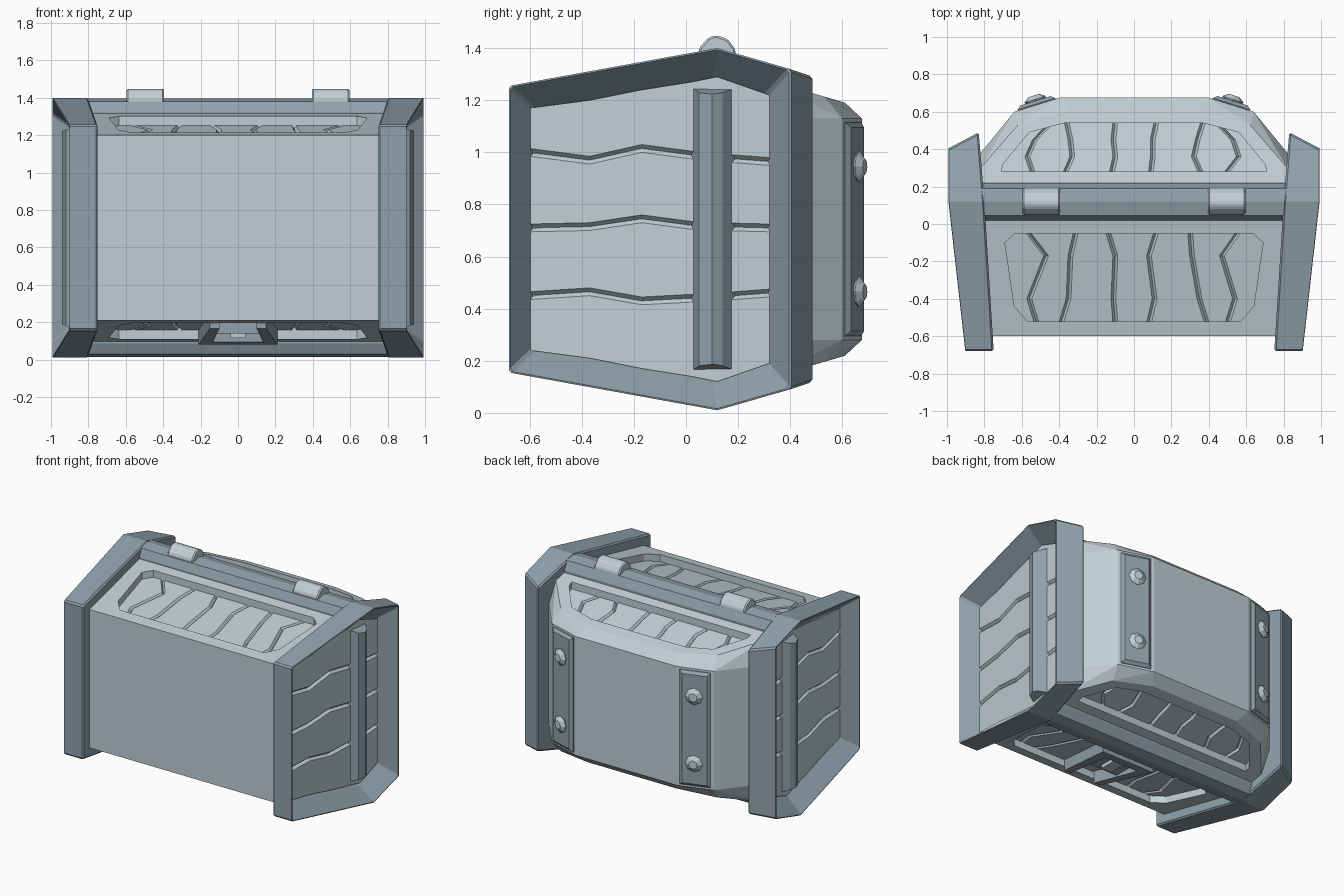
import bpy, bmesh
from mathutils import Vector

MID = 0.705  # height of the mirror plane between top and bottom

cube = bpy.data.objects.get("Cube")
if cube:
    bpy.data.objects.remove(cube, do_unlink=True)


def material(name, rgb):
    m = bpy.data.materials.new(name)
    m.use_nodes = True
    m.diffuse_color = (*rgb, 1)
    m.node_tree.nodes["Principled BSDF"].inputs["Base Color"].default_value = (*rgb, 1)
    return m


PALE = material("pale grey", (0.53, 0.62, 0.66))
SLATE = material("slate blue", (0.28, 0.36, 0.415))


def finish(name, bm, mat, mirror="", bevel=0):
    """Turn a bmesh into an object whose origin lies on the mirror planes."""
    bmesh.ops.translate(bm, verts=bm.verts, vec=(0, 0, -MID))
    mesh = bpy.data.meshes.new(name)
    bm.to_mesh(mesh)
    bm.free()
    mesh.materials.append(mat)
    ob = bpy.data.objects.new(name, mesh)
    ob.location.z = MID
    bpy.context.collection.objects.link(ob)
    if bevel:
        b = ob.modifiers.new("bevel", "BEVEL")
        b.width, b.segments, b.limit_method = bevel, 1, "ANGLE"
    if mirror:
        m = ob.modifiers.new("mirror", "MIRROR")
        m.use_axis = ["x" in mirror, False, "z" in mirror]
        m.use_mirror_merge = False
    return ob


def add_hull(bm, points):
    verts = [bm.verts.new(p) for p in points]
    out = bmesh.ops.convex_hull(bm, input=verts)
    junk = {v for v in out["geom_interior"] + out["geom_unused"] if isinstance(v, bmesh.types.BMVert)}
    bmesh.ops.delete(bm, geom=list(junk), context="VERTS")


def hulls(name, groups, mat, mirror="", bevel=0):
    bm = bmesh.new()
    for points in groups:
        add_hull(bm, points)
    bmesh.ops.dissolve_limit(bm, angle_limit=0.02, verts=bm.verts, edges=bm.edges)
    bmesh.ops.recalc_face_normals(bm, faces=bm.faces)
    return finish(name, bm, mat, mirror, bevel)


def prism(profile, x0, x1):
    return [(x, y, z) for x in (x0, x1) for y, z in profile]


def top(y):
    """Height of the sloping lid, with its ridge at y = 0.12."""
    return 1.333 + (0.185 * (y - 0.12) if y < 0.12 else -0.29 * (y - 0.12))


def both(points):
    return [(s * x, y, z) for x, y, z in points for s in (1, -1)]


# Main body: one faceted hull with a bowed back
upper = [(0.785, -0.6), (0.8, 0.12), (0.82, 0.3), (0.62, 0.53), (0.35, 0.61)]
lower = [(0.82, 0.38), (0.64, 0.6), (0.4, 0.675)]
half = [(x, y, top(y)) for x, y in upper] + [(x, y, 1.13) for x, y in lower]
body = hulls("body", [both(half + [(x, y, 2 * MID - z) for x, y, z in half])], PALE)

# Recesses cut into the slopes
front_rim = [(0.69, -0.1), (0.635, -0.05), (0.64, -0.44), (0.57, -0.52)]
back_rim = [(0.71, 0.28), (0.70, 0.32), (0.56, 0.49), (0.37, 0.54)]
blocks = []
for rim in (front_rim, back_rim):
    block = both([(x, y, top(y) + d) for x, y in rim for d in (0.1, -0.08)])
    blocks += [block, [(x, y, 2 * MID - z) for x, y, z in block]]
cutter = hulls("recess_cutter", blocks, PALE)
cutter.hide_render = True
cut = body.modifiers.new("recesses", "BOOLEAN")
cut.operation, cut.solver, cut.object = "DIFFERENCE", "EXACT", cutter
bpy.context.view_layer.update()
carved = bpy.data.meshes.new_from_object(body.evaluated_get(bpy.context.evaluated_depsgraph_get()))
body.modifiers.clear()
body.data = carved
bpy.data.objects.remove(cutter, do_unlink=True)


def planks(name, lines, across, place, outward, mirror, width=0.013):
    """Flat boards parted by zigzag V grooves; the outer two lines are the ends."""
    rows = [(lines[0], 0, 0)]
    for line in lines[1:-1]:
        rows += [(line, -width, 0), (line, 0, 0.018), (line, width, 0)]
    rows.append((lines[-1], 0, 0))
    bm = bmesh.new()
    grid = [[bm.verts.new(place(u + o, v, d)) for u, v in zip(line, across)] for line, o, d in rows]
    for a, b in zip(grid, grid[1:]):
        for i in range(len(across) - 1):
            bm.faces.new((a[i], a[i + 1], b[i + 1], b[i]))
    bm.normal_update()
    if sum((f.normal.dot(Vector(outward)) for f in bm.faces)) < 0:
        bmesh.ops.reverse_faces(bm, faces=bm.faces)
    return finish(name, bm, PALE, mirror)


def on_lid(x, y, d):
    return (x, y, top(y) - 0.05 - d)


planks("front_slope_planks",
       [[-0.7] * 4, [-0.57, -0.47, -0.56, -0.52], [-0.31, -0.34, -0.35, -0.39],
        [-0.14, -0.1, -0.11, -0.1], [0.12, 0.08, 0.11, 0.08], [0.3, 0.31, 0.35, 0.39],
        [0.56, 0.47, 0.54, 0.5], [0.7] * 4],
       [-0.04, -0.17, -0.4, -0.53], on_lid, (0, 0, 1), "z")
planks("back_slope_planks",
       [[-0.72, -0.7, -0.62, -0.48], [-0.54, -0.57, -0.53, -0.44], [-0.37, -0.33, -0.34, -0.36],
        [-0.12, -0.1, -0.11, -0.1], [0.09, 0.1, 0.1, 0.12], [0.36, 0.32, 0.34, 0.37],
        [0.49, 0.56, 0.53, 0.44], [0.72, 0.7, 0.62, 0.48]],
       [0.27, 0.36, 0.45, 0.545], on_lid, (0, 0, 1), "z")


# End frames: a tapered six-sided ring sloping in to a sunken panel
def rim_x(y):
    return min(1.0, 0.91 + 0.1125 * (y + 0.68))


inner = [(0.75, -0.68, 0.155), (0.75, -0.68, 1.255), (0.8, 0.12, 1.4),
         (0.83, 0.49, 1.29), (0.83, 0.49, 0.12), (0.8, 0.12, 0.01)]
edge = [(-0.68, 0.155), (-0.68, 1.255), (0.12, 1.4), (0.4, 1.32), (0.4, 0.09), (0.12, 0.01)]
sunk = [(-0.57, 0.26), (-0.57, 1.15), (0.1, 1.27), (0.3, 1.21), (0.3, 0.2), (0.1, 0.14)]
bm = bmesh.new()
loops = [[bm.verts.new(p) for p in ring] for ring in (
    inner, [(rim_x(y), y, z) for y, z in edge], [(rim_x(y) - 0.16, y, z) for y, z in sunk])]
for a, b in zip(loops, loops[1:]):
    for i in range(6):
        j = (i + 1) % 6
        bm.faces.new((a[i], a[j], b[j], b[i]))
for ring in (loops[0], loops[2]):
    bm.faces.new([ring[i] for i in (0, 1, 2, 5)])
    bm.faces.new([ring[i] for i in (2, 3, 4, 5)])
bmesh.ops.recalc_face_normals(bm, faces=bm.faces)
finish("end_frame", bm, SLATE, "x", 0.01)

bottom = [0.24, 0.21, 0.17, 0.14, 0.12, 0.19]
planks("end_planks",
       [bottom, [0.45, 0.465, 0.43, 0.44, 0.445, 0.46], [0.71, 0.715, 0.745, 0.72, 0.715, 0.71],
        [1.0, 0.97, 1.015, 0.99, 0.98, 0.965], [2 * MID - z for z in bottom]],
       [-0.6, -0.37, -0.17, 0.02, 0.12, 0.32],
       lambda z, y, d: (rim_x(y) - 0.12 - d, y, z), (1, 0, 0), "x", 0.015)

# Upright bar in each end panel
section = [(0.85, 0.02), (0.92, 0.05), (0.94, 0.1), (0.92, 0.14), (0.85, 0.2)]
hulls("end_bar", [[(x, y, z) for x, y in section for z in (0.16 + 0.3 * (x - 0.85), 1.25 - 0.3 * (x - 0.85))]],
      SLATE, "x")

# Ridge bars along the top and bottom
ridge = [(0.02, 1.28), (0.02, 1.325), (0.045, 1.38), (0.12, 1.395), (0.19, 1.38), (0.22, 1.32), (0.22, 1.27)]
hulls("ridge_bar", [prism(ridge, -0.82, 0.82)], SLATE, "z")

# Clips over the top ridge
clip = [(0.05, 1.35), (0.05, 1.4), (0.085, 1.44), (0.115, 1.45), (0.16, 1.435), (0.19, 1.395), (0.19, 1.35)]
hulls("ridge_clip", [prism(clip, 0.395, 0.595)], PALE, "x", 0.008)

# Straps and rivets on the angled back faces
face_mid = Vector((0.52, 0.6375, 0))
along = Vector((0.24, -0.075, 0)).normalized()
out = Vector((0.075, 0.24, 0)).normalized()
up = Vector((0, 0, 1))


def on_back(a, z, d):
    return face_mid + along * a + up * z + out * d


hulls("back_strap", [[on_back(s * (0.105 - t), MID + e * (0.41 - t), d) for s in (1, -1) for e in (1, -1)
                      for t, d in ((0, -0.02), (0, 0.005), (0.02, 0.022))]], SLATE, "x")
ring8 = [(1, 0), (0.7, 0.7), (0, 1), (-0.7, 0.7), (-1, 0), (-0.7, -0.7), (0, -1), (0.7, -0.7)]
hulls("rivet", [[on_back(r * a, MID + e * 0.24 + r * b, d) for a, b in ring8
                 for r, d in ((0.05, 0.015), (0.06, 0.03), (0.03, 0.052))] for e in (1, -1)], PALE, "x")


# Latch under the front slope
def under(x, y, d):
    return (x, y, 2 * MID - top(y) + d)


def slab(corners):
    return [under(x, y, d) for x, y in corners for d in (-0.03, 0.06)]


arm = [(0.1, -0.52), (0.15, -0.52), (0.21, -0.06), (0.14, -0.06)]
hulls("latch_frame", [slab(arm), slab([(-x, y) for x, y in arm]),
                      slab([(-0.19, -0.13), (0.19, -0.13), (0.2, -0.06), (-0.2, -0.06)])], SLATE)
hulls("latch_block", [[(x, y, z) for x in (-0.12, 0.12) for y in (-0.32, -0.1) for z in (0.14, 0.24)]], SLATE)
hulls("latch_tongue", [[(x, y, z) for x in (-0.04, 0.04) for y in (-0.28, -0.1) for z in (0.115, 0.16)]], PALE)
